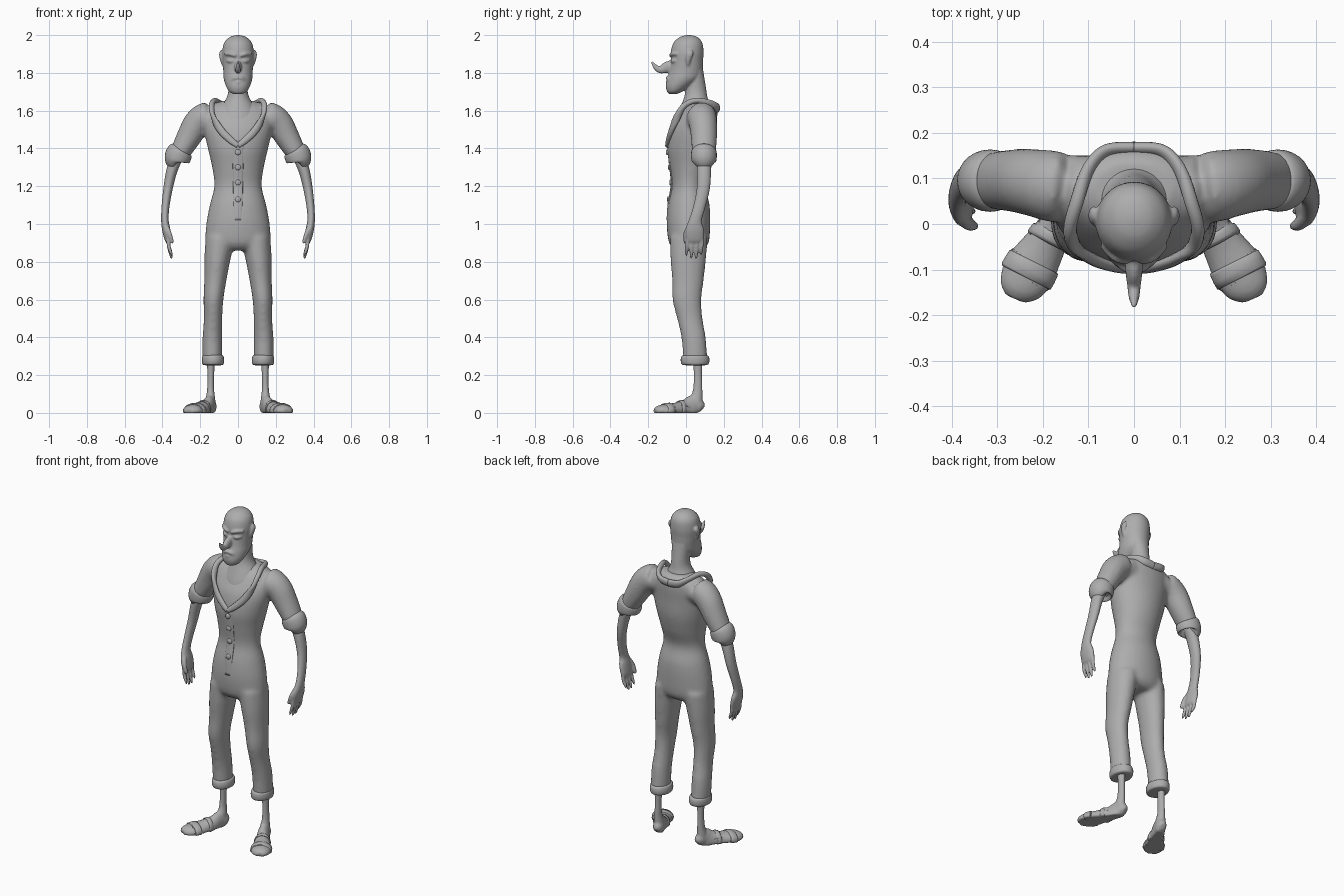
import bpy, bmesh, math
from mathutils import Vector

cube = bpy.data.objects.get("Cube")
if cube:
    bpy.data.objects.remove(cube, do_unlink=True)

UNIT = 0.01      # rows below are in hundredths
X_AXIS, Y_AXIS, Z_AXIS = Vector((1, 0, 0)), Vector((0, 1, 0)), Vector((0, 0, 1))

clay = bpy.data.materials.new("plain grey")
clay.use_nodes = True
grey = (0.42, 0.42, 0.42, 1)
clay.diffuse_color = grey
clay.node_tree.nodes["Principled BSDF"].inputs["Base Color"].default_value = grey


def smooth_rows(rows, steps):
    """Catmull-Rom interpolation through the section rows."""
    pts = [Vector(r) for r in rows]
    out = []
    for i in range(len(pts) - 1):
        b, c = pts[i], pts[i + 1]
        a = pts[i - 1] if i else b
        d = pts[i + 2] if i + 2 < len(pts) else c
        for s in range(steps):
            t = s / steps
            out.append(b + ((c - a) * t + (a * 2 - b * 5 + c * 4 - d) * t ** 2
                            + (b * 3 - a - c * 3 + d) * t ** 3) / 2)
    return out + [pts[-1]]


def loft(bm, rows, side=1, level=False, ref=X_AXIS, segs=20, steps=4, floor=False):
    """Closed tube through rows of x, y, z, radius along ref, other radius."""
    rows = smooth_rows(rows, steps)
    rings = []
    for i, row in enumerate(rows):
        before, after = rows[max(i - 1, 0)], rows[min(i + 1, len(rows) - 1)]
        t = Z_AXIS if level else Vector((after - before)[:3]).normalized()
        u = (ref - t * ref.dot(t)).normalized()
        v = t.cross(u)
        ring = []
        for k in range(segs):
            a = math.tau * k / segs
            p = Vector(row[:3]) + u * (max(row[3], .1) * math.cos(a)) \
                + v * (max(row[4], .1) * math.sin(a))
            if floor:
                p.z = max(p.z, 0)
            ring.append(bm.verts.new((p.x * side * UNIT, p.y * UNIT, p.z * UNIT)))
        rings.append(ring)
    for lower, upper in zip(rings, rings[1:]):
        for k in range(segs):
            n = (k + 1) % segs
            bm.faces.new((lower[k], lower[n], upper[n], upper[k]))
    bm.faces.new(rings[0])
    bm.faces.new(rings[-1])


def finish(name, bm, voxel=0, relax=0):
    bmesh.ops.recalc_face_normals(bm, faces=bm.faces)
    mesh = bpy.data.meshes.new(name)
    bm.to_mesh(mesh)
    bm.free()
    mesh.materials.append(clay)
    obj = bpy.data.objects.new(name, mesh)
    bpy.context.collection.objects.link(obj)
    for poly in mesh.polygons:
        poly.use_smooth = True
    if voxel:
        blend = obj.modifiers.new("blend", 'REMESH')
        blend.mode = 'VOXEL'
        blend.voxel_size = voxel
        blend.use_smooth_shade = True
        soft = obj.modifiers.new("soften", 'SMOOTH')
        soft.factor = 0.5
        soft.iterations = relax
    return obj


def part(name, rows, **options):
    bm = bmesh.new()
    loft(bm, rows, **options)
    return finish(name, bm)


# Overalls: torso, both trouser legs and both sleeves blended together
torso = [(0, 1.5, 86, 12, 7), (0, 1.5, 90, 17, 10.5), (0, 1.3, 100, 16.8, 11.5),
         (0, 1.5, 110, 15, 11), (0, 1.5, 120, 12.6, 9), (0, 2.5, 130, 13.7, 11),
         (0, 3, 140, 16, 12.7), (0, 4, 150, 18, 12.2), (0, 6, 157, 18, 10.6),
         (0, 7.5, 162, 15, 8.8), (0, 8, 165, 9, 6)]
leg = [(9.2, 1.5, 93, 8, 10), (10.8, 1.2, 82, 7, 9.5), (12, 1, 70, 5.9, 8.4),
       (13, .5, 60, 5.3, 7.7), (13.2, 2, 50, 4.9, 6.8), (13.6, 4, 40, 5.2, 6.5),
       (13.6, 4.8, 30, 5.2, 6.4), (13.6, 4.8, 27, 5, 6)]
sleeve = [(8, 7.5, 156, 7, 7), (16, 8, 157, 7.6, 8), (21.5, 9, 153.5, 7.4, 7.5),
          (26, 9.5, 146, 6.6, 7), (30, 9.5, 139, 5.6, 6.4), (31.5, 9.5, 136, 5, 5.6)]
bm = bmesh.new()
loft(bm, torso, level=True, segs=32)
for side in (1, -1):
    loft(bm, leg, side, level=True)
    loft(bm, sleeve, side)
finish("overalls", bm, 0.011, 8)

# Head with neck, nose, ears and facial relief
skull = [(0, 1.5, 200, 1, 1), (0, 1.4, 199, 4.3, 4.6), (0, 1, 196, 7.3, 7.6),
         (0, .6, 191, 8.4, 8.7), (0, .5, 186, 8.2, 8.5), (0, 0, 181, 7.8, 8.8),
         (0, -1.2, 177, 7.6, 8.8), (0, -4, 173, 6.4, 6.7), (0, -6, 170, 4.6, 4),
         (0, -7, 168.8, 2, 2)]
neck = [(0, 5, 182, 5.5, 4), (0, 5.2, 172, 5, 5.4), (0, 5.2, 167, 6, 6.2),
        (0, 5, 162, 9, 8), (0, 4, 157, 11, 9), (0, 4, 150, 9, 11)]
nose = [(0, -6, 184, 2, 3), (0, -10, 183, 1.9, 3), (0, -13.5, 181.7, 1.5, 2),
        (0, -16, 183, 1.2, 1.4), (0, -18.2, 186, .5, .5)]
ear = [(8, 1, 184, .6, .8), (8.7, 1.2, 187, .9, 1.5), (9, 2, 190, 1, 2),
       (8.6, 2.3, 192, .7, 1.2)]
brow = [(1.2, -8.2, 189, .8, .8), (4, -7.4, 190, 1, 1), (7, -4.5, 190, .8, .8)]
eyelid = [(2, -7.6, 186.6, .7, .5), (4, -7, 186.2, 1, 1), (6, -5.3, 186.6, .7, .5)]
moustache = [(0, -10.2, 177.6, .7, .7), (2.2, -9.6, 177, 1, .8), (4.4, -8, 175.4, .5, .4)]
lower_lip = [(0, -10.4, 175, .7, .7), (2.2, -9.3, 175.3, .4, .4)]
bm = bmesh.new()
loft(bm, skull, level=True, segs=28)
loft(bm, neck, level=True, segs=28)
loft(bm, nose)
for side in (1, -1):
    loft(bm, ear, side, level=True)
    for relief in (brow, eyelid, moustache, lower_lip):
        loft(bm, relief, side, ref=Z_AXIS, segs=12)
finish("head", bm, 0.0055, 3)

# Rolled collar running from the nape to the point of the neckline
collar = [(0, 16.6, 161, 2.3, 1.4), (6, 16, 161.8, 2.3, 1.4), (10, 12, 164, 1.9, 1.4),
          (12.5, 5, 165.3, 1.4, 1.5), (14, -1, 162.5, 1.6, 1.4),
          (12.8, -5, 156, 2, 1.3), (9, -7.8, 149.5, 2, 1.3),
          (4, -9.4, 144.5, 1.8, 1.2), (0, -10, 141.5, 1.4, 1)]
bm = bmesh.new()
for side in (1, -1):
    loft(bm, collar, side, ref=Vector((.3, .2, 1)), segs=14, steps=6)
finish("collar", bm)

# Button placket and buttons
part("placket", [(0, -9.4, 142, 3, .7), (0, -8.2, 130, 2.8, .7), (0, -7.4, 121, 2.6, .7),
                 (0, -9, 111, 2.4, .7), (0, -9.8, 102, 2, .5)], level=True)
for n, (y, z) in enumerate(((-9.6, 138), (-8.4, 130), (-7.8, 122), (-9, 113))):
    part(f"button_{n + 1}", [(0, y + 1, z, 1.5, 1.5), (0, y - .7, z, 1.5, 1.5),
                             (0, y - 1, z, 1, 1)], segs=16, steps=1)

# Limbs, cuffs and sandals on both sides
forearm = [(31, 9.5, 139, 3.6, 3.8), (34.8, 9.5, 129, 3, 3.8), (37, 9.2, 119, 2.5, 3.5),
           (38.4, 7, 109, 2.1, 3.2), (38.7, 5, 102, 2, 3.4), (38, 4.6, 97, 2.2, 5),
           (37, 4.5, 92, 1.9, 5), (36.6, 4.5, 90, 1.2, 4)]
thumb = [(38, 2, 99, 1.4, 1.4), (36.4, 0, 95, 1.3, 1.4), (35, -.4, 91, 1, 1),
         (34.6, -.4, 89.5, .4, .4)]
sleeve_cuff = [(30.3, 9.5, 139.5, 5, 5.4), (30.8, 9.5, 138.6, 6.6, 6.6),
               (31.8, 9.5, 135.5, 7, 6.8), (32.4, 9.5, 132.8, 6.2, 6.2),
               (32.2, 9.5, 132.2, 4, 4)]
trouser_cuff = [(13.3, 4.8, 30.6, 4.8, 6), (13.3, 4.8, 30, 5.6, 7.2),
                (13.2, 4.8, 27.8, 5.9, 7.6), (13.2, 4.8, 25.7, 5.5, 7),
                (13.2, 4.8, 25.2, 4, 5)]
shin = [(14.4, 6.2, 30, 2.3, 2.6), (14.4, 6.3, 20, 1.8, 2.2), (14.5, 6.2, 12, 1.9, 2.5),
        (14.6, 5.4, 7, 2.6, 3.4), (14.8, 5, 3, 2.8, 3.6)]
foot = [(13.6, 8.6, 2, 1.5, 2), (14, 7.2, 3, 2.8, 4), (15, 4.2, 3.5, 3.1, 6),
        (17, 0, 2.2, 3.7, 5), (19.8, -5, 1.5, 4.8, 4), (22.8, -10, 1, 5.8, 3.8),
        (25, -14.2, 1, 4.8, 3), (26, -16.4, .8, 2.4, 1.5)]
straps = {"toe_strap": [(21.9, -8.4, 1.1, 5.6, 3.9), (22, -8.6, 1.1, 6, 4.3),
                        (23.6, -11.4, 1, 6.1, 4.1), (23.7, -11.6, 1, 5.6, 3.7)],
          "instep_strap": [(18, -1.8, 1.9, 4.1, 4.6), (18.1, -2, 1.9, 4.5, 5),
                           (19, -3.6, 1.7, 4.8, 4.7), (19.1, -3.8, 1.7, 4.4, 4.2)]}
for side, label in ((1, "left"), (-1, "right")):
    part(label + "_sleeve_cuff", sleeve_cuff, side=side, segs=28)
    part(label + "_trouser_cuff", trouser_cuff, side=side, level=True, segs=28)
    for name, rows in straps.items():
        part(f"{label}_{name}", rows, side=side, floor=True, steps=2)
    # Bare forearm with palm, thumb and four fingers
    bm = bmesh.new()
    loft(bm, forearm, side)
    loft(bm, thumb, side, segs=10)
    for n in range(4):
        y = .6 + n * 2.6
        reach = (83, 81.5, 81.5, 83.5)[n]
        loft(bm, [(37.2, y, 93, 1, 1.2), (36.6, y - .2, 88, 1, 1.1),
                  (35.4, y - .4, reach + 1.5, .8, .8), (35, y - .4, reach, .3, .3)],
             side, segs=10)
    finish(label + "_forearm", bm, 0.005, 3)
    # Bare shin running into the shoe
    bm = bmesh.new()
    loft(bm, shin, side)
    loft(bm, foot, side, floor=True)
    finish(label + "_foot", bm, 0.006, 2)
